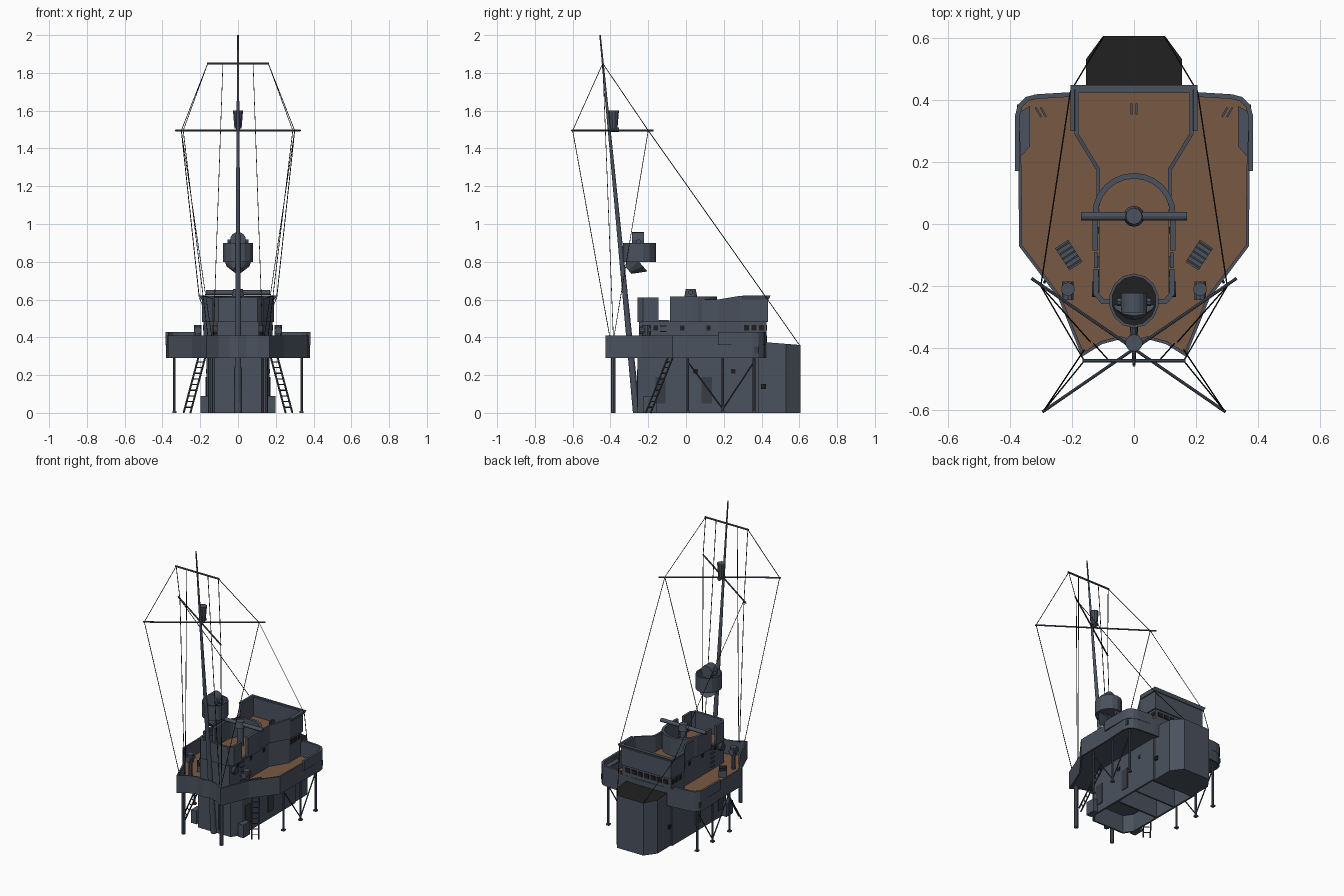
import bpy, bmesh, math
from mathutils import Vector

cube = bpy.data.objects.get("Cube")
if cube:
    bpy.data.objects.remove(cube)


def material(name, rgb):
    m = bpy.data.materials.new(name)
    m.use_nodes = True
    m.diffuse_color = (*rgb, 1)
    m.node_tree.nodes["Principled BSDF"].inputs["Base Color"].default_value = (*rgb, 1)
    return m


GREY = material("slate grey paint", (0.07, 0.084, 0.112))
IRON = material("dark iron", (0.04, 0.046, 0.058))
WOOD = material("brown deck planks", (0.19, 0.1, 0.056))
BLACK = material("black", (0.014, 0.014, 0.014))


def finish(name, bm, *mats):
    bmesh.ops.recalc_face_normals(bm, faces=bm.faces)
    me = bpy.data.meshes.new(name)
    bm.to_mesh(me)
    bm.free()
    for m in mats:
        me.materials.append(m)
    ob = bpy.data.objects.new(name, me)
    bpy.context.collection.objects.link(ob)
    return ob


def mirrored(half):
    """Close a half outline (listed from rear to front) across x = 0."""
    return half + [(-x, y) for x, y in reversed(half) if x]


def prism(name, pts, z0, z1, side=GREY, top=GREY):
    top_z = z1 if callable(z1) else lambda x, y: z1
    bm = bmesh.new()
    low = [bm.verts.new((x, y, z0)) for x, y in pts]
    high = [bm.verts.new((x, y, top_z(x, y))) for x, y in pts]
    bm.faces.new(low)
    bm.faces.new(high).material_index = 1
    for i in range(len(pts)):
        j = (i + 1) % len(pts)
        bm.faces.new((low[i], low[j], high[j], high[i]))
    return finish(name, bm, side, top)


def wall(name, pts, t, z0, z1, closed=False, mat=GREY, flare=0):
    """Upright plate of thickness t following a path, mitred at its corners."""
    top_z = z1 if callable(z1) else lambda x, y: z1
    p = [Vector(q) for q in pts]
    n = len(p)
    bm = bmesh.new()
    rings = []
    for i in range(n):
        d1 = (p[i] - p[i - 1]).normalized() if closed or i else None
        d2 = (p[(i + 1) % n] - p[i]).normalized() if closed or i < n - 1 else d1
        d1 = d1 or d2
        n1, n2 = Vector((-d1.y, d1.x)), Vector((-d2.y, d2.x))
        m = (n1 + n2).normalized()
        m /= max(m.dot(n1), 0.4)
        a, b = p[i] + m * t / 2, p[i] - m * t / 2
        z = top_z(p[i].x, p[i].y)
        rings.append([bm.verts.new(v) for v in (
            (a.x, a.y, z0), (b.x, b.y, z0),
            (*(b + m * flare), z), (*(a + m * flare), z))])
    for i in range(n if closed else n - 1):
        r, s = rings[i], rings[(i + 1) % n]
        for k in range(4):
            bm.faces.new((r[k], r[k - 1], s[k - 1], s[k]))
    if not closed:
        bm.faces.new(rings[0])
        bm.faces.new(rings[-1])
    return finish(name, bm, mat)


def rod(name, a, b, r0, r1=None, sides=8, mat=GREY):
    a, b = Vector(a), Vector(b)
    bm = bmesh.new()
    bmesh.ops.create_cone(bm, cap_ends=True, segments=sides, radius1=r0,
                          radius2=r0 if r1 is None else r1, depth=(b - a).length)
    bm.transform((b - a).to_track_quat("Z", "Y").to_matrix().to_4x4())
    bmesh.ops.translate(bm, verts=bm.verts, vec=(a + b) / 2)
    return finish(name, bm, mat)


def box(name, centre, size, mat=GREY, turn=0):
    bm = bmesh.new()
    bmesh.ops.create_cube(bm, size=1)
    bmesh.ops.scale(bm, verts=bm.verts, vec=size)
    ob = finish(name, bm, mat)
    ob.location, ob.rotation_euler = centre, (0, 0, turn)
    return ob


# Lower deckhouse: open underneath, with bulkheads
house = mirrored([(0.16, 0.38), (0.16, -0.19), (0.12, -0.25)])
wall("lower_house_walls", house, 0.012, 0, 0.3, closed=True)
prism("lower_house_ceiling", house, 0.12, 0.13)
for y in (0.03, 0.2):
    box("bulkhead", (0, y, 0.06), (0.31, 0.012, 0.12))
prism("rear_house", mirrored([(0.1, 0.605), (0.155, 0.53), (0.155, 0.37)]), 0,
      lambda x, y: 0.375 - (y - 0.41) * 0.08, GREY, BLACK)

# Wing deck and its bulwark
corner = [(0.315 + 0.06 * math.cos(a), 0.35 + 0.06 * math.sin(a))
          for a in [math.radians(d) for d in (90, 60, 30, 0)]]
deck = mirrored([(0, 0.425), (0.19, 0.42)] + corner + [
    (0.367, 0.17), (0.365, -0.07), (0.24, -0.235), (0.165, -0.42),
    (0.105, -0.382), (0.045, -0.366), (0, -0.38)])
prism("wing_deck", deck, 0.295, 0.315, GREY, WOOD)
wall("wing_bulwark", deck, 0.01, 0.29, 0.41, closed=True)

# Bridge house and raised bridge floor
bridge = mirrored([(0.182, 0.425), (0.182, 0.29), (0.112, 0.175), (0.112, -0.25)])
prism("bridge_house", bridge, 0.31, 0.49, GREY, WOOD)


def bulwark_top(x, y):
    return 0.6 + 0.02 * min(max((y - 0.17) / 0.1, 0), 1)


rear_wall = [(0.115, 0.06), (0.115, 0.175), (0.185, 0.29), (0.185, 0.427)]
wall("bridge_bulwark", rear_wall + [(-x, y) for x, y in reversed(rear_wall)],
     0.012, 0.48, bulwark_top)
wall("wind_deflector", [(0.19, 0.3), (0.19, 0.432), (-0.19, 0.432), (-0.19, 0.3)],
     0.014, 0.6, 0.622, flare=-0.008)
arc = [(0.125 * math.cos(a), 0.03 + 0.125 * math.sin(a))
       for a in [math.pi * i / 12 for i in range(13)]]
wall("director_screen", [(0.125, -0.085)] + arc + [(-0.125, -0.085)], 0.018, 0.48, 0.615)
wall("forward_screen", [(-0.122, -0.145), (-0.122, -0.225), (-0.1, -0.25),
                        (0.1, -0.25), (0.122, -0.225), (0.122, -0.145)], 0.016, 0.48, 0.61)

# Rangefinder on its pedestal
rod("rangefinder_pedestal", (0, 0.025, 0.49), (0, 0.025, 0.62), 0.022, sides=12)
rod("rangefinder_head", (0, 0.025, 0.615), (0, 0.025, 0.657), 0.034, 0.026, 12)
rod("rangefinder_tube", (-0.17, 0.025, 0.637), (0.17, 0.025, 0.637), 0.013, sides=12)

# Mast, lookout tub and lamps


def mast_y(z):
    return -0.262 - 0.0965 * z


rod("mast", (0, mast_y(0), 0), (0, mast_y(2), 2), 0.019, 0.004, 12)
tub = [(0.076 * math.sin(a), -0.247 + 0.083 * math.cos(a))
       for a in [math.tau * i / 14 for i in range(14)]]
prism("lookout_floor", tub, 0.8, 0.815, GREY, BLACK)
wall("lookout_tub", tub, 0.009, 0.8, 0.9, closed=True)
rod("lookout_support", (0, -0.305, 0.755), (0, -0.25, 0.802), 0.025, 0.07, 12)
rod("searchlight_stand", (0, -0.25, 0.81), (0, -0.25, 0.89), 0.02)
rod("searchlight", (0, -0.285, 0.915), (0, -0.222, 0.915), 0.042, sides=16)
rod("searchlight_axle", (-0.055, -0.25, 0.905), (0.055, -0.25, 0.905), 0.014)
rod("mast_lantern", (0, -0.383, 1.505), (0, -0.383, 1.6), 0.02, 0.028, 10)
rod("lantern_bracket", (0, -0.41, 1.5), (0, -0.355, 1.5), 0.012)

# Yards
yard_y = mast_y(1.85)
rod("upper_yard", (-0.165, yard_y, 1.85), (0.165, yard_y, 1.85), 0.006)
for s in (1, -1):
    rod("crossed_yard", (-0.295 * s, -0.605, 1.495), (0.33 * s, -0.175, 1.495), 0.005)

# Black rigging, run as chains of points on each side
for s in (1, -1):
    tip, fore, aft = (0.16, yard_y, 1.85), (0.29, -0.6, 1.495), (0.3, -0.2, 1.495)
    for chain in ((tip, fore, (0.16, -0.405, 0.41)),
                  (tip, aft, (0.14, -0.38, 0.41)),
                  (aft, (0.205, 0.425, 0.61), (0.1, 0.6, 0.36)),
                  ((0.08, yard_y, 1.85), (0.13, -0.385, 0.41))):
        for a, b in zip(chain, chain[1:]):
            rod("rigging_wire", (a[0] * s, *a[1:]), (b[0] * s, *b[1:]), 0.0022,
                sides=4, mat=BLACK)

# Everything that repeats to left and right
for s in (1, -1):
    # Posts and braces under the wing deck
    rod("front_post", (0.145 * s, -0.385, 0), (0.145 * s, -0.385, 0.3), 0.013)
    for y in (0.01, 0.195, 0.36):
        rod("side_post", (0.337 * s, y, 0), (0.337 * s, y, 0.3), 0.007)
        box("post_foot", (0.337 * s, y, 0.005), (0.022, 0.022, 0.01))
    for y in (0.01, 0.36):
        rod("diagonal_brace", (0.337 * s, 0.195, 0.02), (0.337 * s, y, 0.27), 0.004,
            sides=6, mat=IRON)
    # Sloping ladder
    foot, head = Vector((0.27 * s, -0.2, 0)), Vector((0.19 * s, -0.08, 0.3))
    across = Vector((0.018 * s, 0.013, 0))
    for k in (1, -1):
        rod("ladder_rail", foot + across * k, head + across * k, 0.005, sides=6, mat=IRON)
    for i in range(1, 10):
        c = foot.lerp(head, i / 10)
        rod("ladder_rung", c - across, c + across, 0.003, sides=6, mat=IRON)
    # Raised rim and shelf round the wing corner
    rim = [(0.2, 0.417)] + corner + [(0.376, 0.17)]
    wall("wing_rim", [(x * s, y) for x, y in rim], 0.015, 0.36, 0.428)
    shelf = [(0.37, 0.21), (0.37, 0.36), (0.335, 0.38), (0.335, 0.25)]
    prism("wing_shelf", [(x * s, y) for x, y in shelf], 0.385, 0.395)
    # Deck lockers with slatted lids
    turn = math.radians(-33 * s)
    box("deck_locker", (0.21 * s, -0.1, 0.335), (0.05, 0.085, 0.04), GREY, turn)
    for i in range(-2, 3):
        off = Vector((-math.sin(turn), math.cos(turn), 0)) * i * 0.017
        box("locker_slat", Vector((0.21 * s, -0.1, 0.357)) + off, (0.05, 0.006, 0.006),
            IRON, turn)
    # Signal lamps
    rod("lamp_stand", (0.213 * s, -0.21, 0.31), (0.213 * s, -0.21, 0.42), 0.013)
    rod("lamp_body", (0.213 * s, -0.21, 0.41), (0.213 * s, -0.21, 0.465), 0.022, sides=10)
    rod("lamp_lens", (0.213 * s, -0.245, 0.437), (0.213 * s, -0.185, 0.437), 0.02, sides=10)
    # Side searchlight and rail across the bridge gap
    rod("side_lamp", (0.11 * s, -0.21, 0.44), (0.135 * s, -0.21, 0.44), 0.025, sides=12, mat=IRON)
    box("gap_step", (0.122 * s, -0.117, 0.486), (0.012, 0.05, 0.012))
    for i in range(5):
        box("house_rung", (0.117 * s, -0.12, 0.34 + i * 0.03), (0.012, 0.035, 0.005), IRON)
    # Low lockers, doors and portholes on the house sides
    box("side_locker", (0.178 * s, -0.19, 0.045), (0.04, 0.07, 0.09))
    for y in (-0.135, 0.11):
        box("side_door", (0.168 * s, y, 0.12), (0.006, 0.055, 0.14), IRON)
    for y, z in ((0.41, 0.14), (0.05, 0.22), (0.25, 0.22)):
        box("side_port", (0.16 * s + 0.004 * s, y, z), (0.009, 0.025, 0.025), BLACK)
    for y in (0.32, 0.36, 0.4):
        box("bridge_side_window", (0.183 * s, y, 0.45), (0.006, 0.026, 0.03), BLACK)
    for y in (-0.16, -0.02, 0.12):
        box("house_side_window", (0.113 * s, y, 0.45), (0.006, 0.022, 0.025), BLACK)
    box("wing_vent", (0.372 * s, 0.35, 0.333), (0.009, 0.07, 0.035), IRON)

# Rear windows, front door and small deck brackets
for i in range(-3, 4):
    box("rear_window", (i * 0.048, 0.427, 0.45), (0.034, 0.006, 0.03), BLACK)
box("front_door", (0, -0.257, 0.13), (0.07, 0.006, 0.2), GREY)
for x, y, z in ((-0.3, 0.36, 0.33), (0.3, 0.36, 0.33), (0, 0.37, 0.51)):
    for k in (-1, 1):
        box("bracket", (x + k * 0.008, y, z), (0.006, 0.035, 0.035), GREY,
            math.radians(-100 * x))
